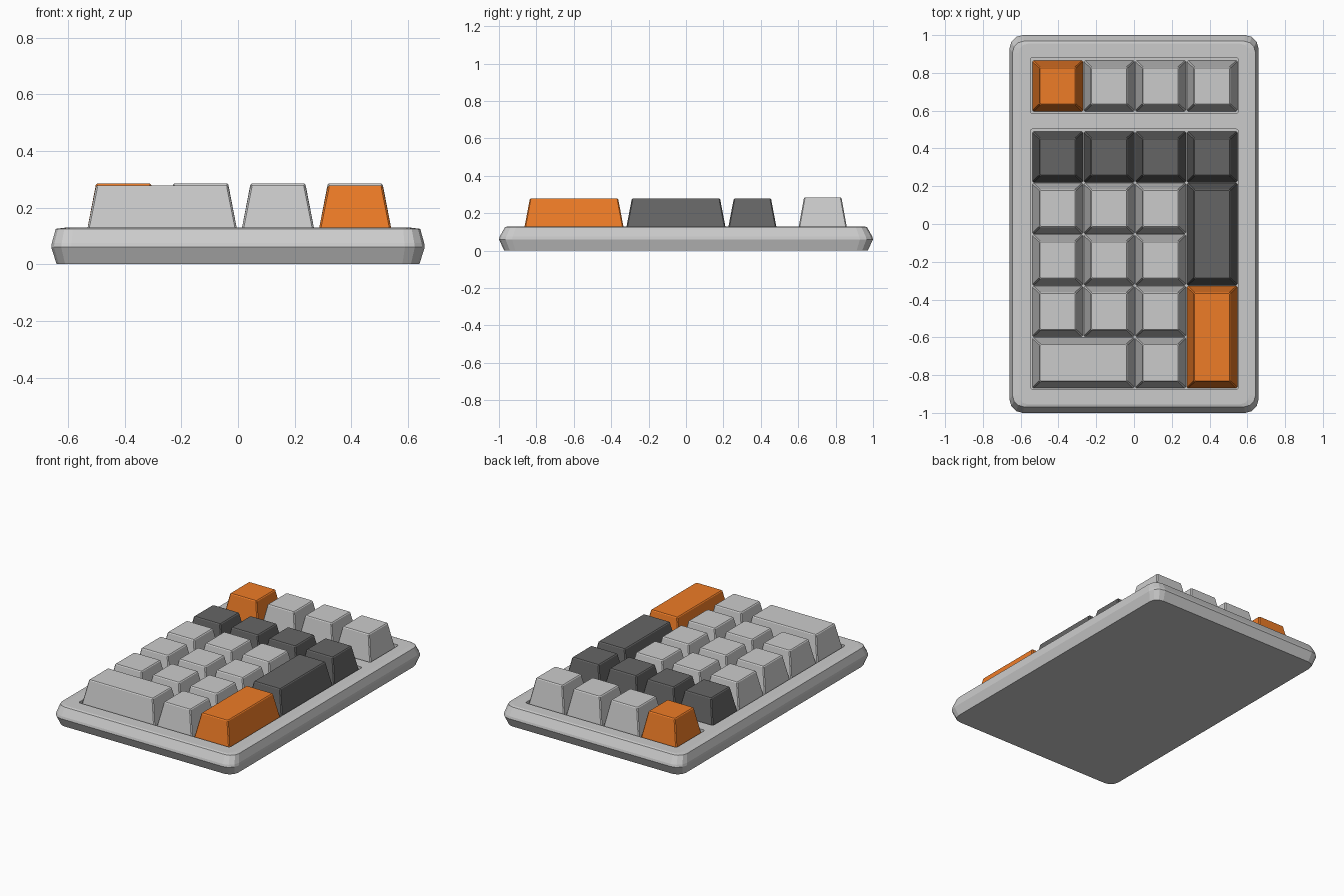
import bpy, bmesh, math

if "Cube" in bpy.data.objects:
    bpy.data.objects.remove(bpy.data.objects["Cube"])

FLOOR = 0.095          # bottom of the key wells
PITCH = 0.2725         # key spacing


def material(name, rgb):
    m = bpy.data.materials.new(name)
    m.diffuse_color = (*rgb, 1)
    m.use_nodes = True
    m.node_tree.nodes["Principled BSDF"].inputs["Base Color"].default_value = m.diffuse_color
    return m


ORANGE = material("orange", (0.85, 0.2, 0.02))
DARK = material("dark_grey", (0.13, 0.13, 0.13))
LIGHT = None


def rounded_rect(hx, hy, r, seg):
    """Counter-clockwise outline with rounded (or chamfered) corners."""
    pts = []
    for i, (sx, sy) in enumerate([(1, 1), (-1, 1), (-1, -1), (1, -1)]):
        for k in range(seg + 1):
            a = math.pi / 2 * (i + k / seg)
            pts.append((sx * (hx - r) + r * math.cos(a), sy * (hy - r) + r * math.sin(a)))
    return pts


def loft(name, cx, cy, rings, seg=1, mat=None):
    """Stack rounded rectangles (half x, half y, z, radius) into a closed solid."""
    bm = bmesh.new()
    loops = [[bm.verts.new((cx + x, cy + y, z)) for x, y in rounded_rect(hx, hy, r, seg)]
             for hx, hy, z, r in rings]
    for lo, hi in zip(loops, loops[1:]):
        n = len(lo)
        for i in range(n):
            j = (i + 1) % n
            bm.faces.new((lo[i], lo[j], hi[j], hi[i]))
    bm.faces.new(loops[0][::-1])
    bm.faces.new(loops[-1])
    mesh = bpy.data.meshes.new(name)
    bm.to_mesh(mesh)
    bm.free()
    ob = bpy.data.objects.new(name, mesh)
    bpy.context.collection.objects.link(ob)
    if mat:
        mesh.materials.append(mat)
    return ob


# Case shell: flared side, sloping rim, flat top
case = loft("case", 0, 0, [
    (0.640, 0.972, 0.000, 0.06),
    (0.659, 1.000, 0.060, 0.07),
    (0.657, 0.996, 0.075, 0.07),
    (0.643, 0.968, 0.125, 0.06),
    (0.610, 0.955, 0.129, 0.05)], seg=3)

# Two shallow wells cut into the top of the case
for name, y0, y1 in [("function_well", 0.585, 0.882), ("number_well", -0.875, 0.503)]:
    hy = (y1 - y0) / 2
    cutter = loft(name + "_cutter", 0.002, (y0 + y1) / 2,
                  [(0.550, hy, FLOOR, 0.012), (0.550, hy, 0.3, 0.012)], seg=2)
    cutter.hide_render = True
    mod = case.modifiers.new(name, 'BOOLEAN')
    mod.operation = 'DIFFERENCE'
    mod.solver = 'EXACT'
    mod.object = cutter
    bpy.context.view_layer.objects.active = case
    bpy.ops.object.modifier_apply(modifier=name)
    bpy.data.objects.remove(cutter)


def key(name, col, row_y, mat=LIGHT, w=1, h=1, top=0.277):
    """Tapered keycap; col and row_y give the centre, w and h the size in units."""
    x = -0.404 + col * PITCH
    hx = (w * PITCH - 0.017) / 2
    hy = (h * PITCH - 0.013) / 2
    loft(name, x, row_y, [
        (hx + 0.006, hy + 0.005, FLOOR - 0.002, 0.006),
        (hx - 0.030, hy - 0.029, top - 0.005, 0.006),
        (hx - 0.035, hy - 0.034, top, 0.005)], mat=mat)


def row(i):
    return 0.355 - i * PITCH


# Function row, slightly taller
for c, n in enumerate(["escape", "tab", "function", "back"]):
    key(n + "_key", c, 0.731, ORANGE if c == 0 else LIGHT, top=0.285)

# Operator row
for c, n in enumerate(["num_lock", "divide", "multiply", "minus"]):
    key(n + "_key", c, row(0), DARK)

# Digits one to nine
for r in range(3):
    for c in range(3):
        key(f"digit_{7 - 3 * r + c}_key", c, row(1 + r))

# Wide and tall keys
key("digit_0_key", 0.5, row(4), w=2)
key("decimal_key", 2, row(4))
key("plus_key", 3, row(1.5), DARK, h=2)
key("enter_key", 3, row(3.5), ORANGE, h=2)
